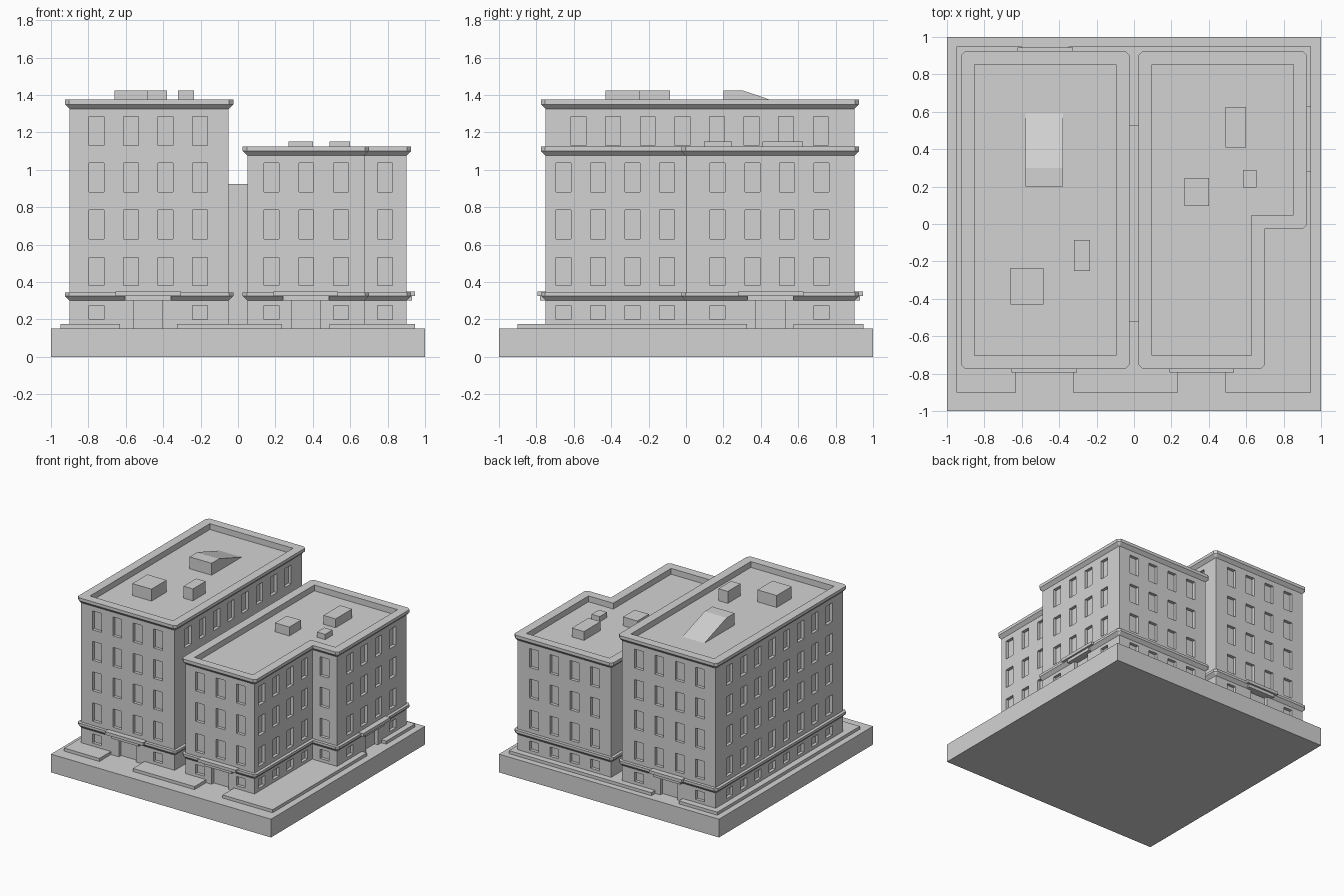
import bpy, bmesh
from mathutils import Vector

if "Cube" in bpy.data.objects:
    bpy.data.objects.remove(bpy.data.objects["Cube"])

stone = bpy.data.materials.new("light_grey_stone")
stone.use_nodes = True
GREY = (0.65, 0.65, 0.65, 1)
stone.diffuse_color = GREY
stone.node_tree.nodes["Principled BSDF"].inputs["Base Color"].default_value = GREY


def finish(name, bm):
    bmesh.ops.remove_doubles(bm, verts=bm.verts, dist=1e-5)
    bmesh.ops.recalc_face_normals(bm, faces=bm.faces)
    mesh = bpy.data.meshes.new(name)
    bm.to_mesh(mesh)
    bm.free()
    mesh.materials.append(stone)
    obj = bpy.data.objects.new(name, mesh)
    bpy.context.collection.objects.link(obj)
    return obj


def add_box(bm, x0, x1, y0, y1, z0, z1):
    cube = bmesh.ops.create_cube(bm, size=1)["verts"]
    for v in cube:
        v.co = Vector((x1 if v.co.x > 0 else x0,
                       y1 if v.co.y > 0 else y0,
                       z1 if v.co.z > 0 else z0))


def box(name, *bounds):
    bm = bmesh.new()
    add_box(bm, *bounds)
    return finish(name, bm)


def outline(points, offset, chamfer):
    """Offset a counter-clockwise plan and chamfer its outer corners."""
    pts = [Vector(p) for p in points]
    result = []
    for i, p in enumerate(pts):
        d1 = (p - pts[i - 1]).normalized()
        d2 = (pts[(i + 1) % len(pts)] - p).normalized()
        q = p + offset * Vector((d1.y + d2.y, -d1.x - d2.x))
        c = chamfer if d1.cross(d2) > 0 else 0
        result += [q - d1 * c, q + d2 * c]
    return result


def sweep(name, plan, profile, cap_first=False, cap_last=False, closed=False):
    """Skin rings given as (offset, z, chamfer) around a plan."""
    bm = bmesh.new()
    rings = [[bm.verts.new((p.x, p.y, z)) for p in outline(plan, off, c)]
             for off, z, c in profile]
    pairs = list(zip(rings, rings[1:]))
    if closed:
        pairs.append((rings[-1], rings[0]))
    for a, b in pairs:
        for i in range(len(a)):
            j = (i + 1) % len(a)
            bm.faces.new((a[i], a[j], b[j], b[i]))
    if cap_first:
        bm.faces.new(rings[0])
    if cap_last:
        bm.faces.new(rings[-1])
    return finish(name, bm)


def prism(name, plan, z0, z1):
    return sweep(name, plan, [(0, z0, 0), (0, z1, 0)], True, True)


def wall_box(axis, wall, out, centre, half, z0, z1, inward, outward):
    """Bounds of a box lying on a wall; out is the side the wall faces."""
    a, b = sorted((wall - out * inward, wall + out * outward))
    span = (centre - half, centre + half)
    return (a, b, *span, z0, z1) if axis == "x" else (*span, a, b, z0, z1)


def row(centre, count):
    return [centre + (i - (count - 1) / 2) * 0.185 for i in range(count)]


FLOORS = [(0.38, 0.53), (0.63, 0.785), (0.88, 1.035), (1.13, 1.285)]
GROUND = [(0.2, 0.275)]


def building(name, plan, top, facades, doors):
    walls = prism(name + "_walls", plan, 0.15, top - 0.05)
    # Window and door recesses
    bm = bmesh.new()
    for axis, wall, out, upper, lower, floors in facades:
        for columns, levels in ((upper, floors), (lower, GROUND)):
            for c in columns:
                for z0, z1 in levels:
                    add_box(bm, *wall_box(axis, wall, out, c, 0.04, z0, z1, 0.025, 0.02))
    for axis, wall, out, c, half, reach in doors:
        add_box(bm, *wall_box(axis, wall, out, c, 0.0775, 0.1, 0.3, 0.03, 0.02))
    cutter = finish("recess_cutter", bm)
    cutter.hide_render = True
    cut = walls.modifiers.new("recesses", "BOOLEAN")
    cut.operation, cut.solver, cut.object = "DIFFERENCE", "EXACT", cutter
    bpy.context.view_layer.objects.active = walls
    bpy.ops.object.modifier_apply(modifier=cut.name)
    bpy.data.objects.remove(cutter)
    # Roof with parapet and cornice, and the band above the ground floor
    sweep(name + "_cornice_and_roof", plan,
          [(0, top - 0.05, 0), (0.025, top - 0.025, 0.022), (0.025, top, 0.022),
           (-0.047, top, 0), (-0.047, top - 0.048, 0)], cap_last=True)
    sweep(name + "_ground_floor_band", plan,
          [(0, 0.3, 0), (0.025, 0.325, 0.022), (0.025, 0.345, 0.022),
           (-0.02, 0.345, 0), (-0.02, 0.3, 0)], closed=True)
    # Stepped canopies over the doors
    for i, (axis, wall, out, c, half, reach) in enumerate(doors):
        box(f"{name}_canopy_{i}", *wall_box(axis, wall, out, c, half, 0.325, 0.35, 0.01, reach))
        box(f"{name}_canopy_base_{i}", *wall_box(axis, wall, out, c, 0.123, 0.3, 0.325, 0.01, 0.03))


# Ground block and raised paving with gaps at the doors
box("ground_block", -1, 1, -1, 1, 0, 0.15)
L, R, F, B = -0.95, 0.945, -0.9, 0.95
prism("paving", [
    (L, F), (-0.63, F), (-0.63, -0.7), (-0.325, -0.7), (-0.325, F),
    (0.235, F), (0.235, -0.7), (0.49, -0.7), (0.49, F),
    (R, F), (R, 0.325), (0.86, 0.325), (0.86, 0.575), (R, 0.575), (R, B),
    (-0.35, B), (-0.35, 0.86), (-0.6, 0.86), (-0.6, B), (L, B)], 0.15, 0.175)

# Tall block
four, eight = row(-0.48, 4), row(0.073, 8)
ends = [four[0], four[-1]]
building("tall_block", [(-0.9, -0.75), (-0.05, -0.75), (-0.05, 0.9), (-0.9, 0.9)], 1.375,
         [("y", -0.75, -1, four, ends, FLOORS),
          ("y", 0.9, 1, four, ends, FLOORS),
          ("x", -0.9, -1, eight, eight, FLOORS),
          ("x", -0.05, 1, eight, [], FLOORS[3:])],
         [("y", -0.75, -1, -0.48, 0.174, 0.045),
          ("y", 0.9, 1, -0.475, 0.148, 0.045)])

# Low block with a notched front corner
three, side, rear = row(0.365, 3), row(0.447, 4), row(0.475, 4)
notch = row(-0.378, 4)
low = FLOORS[:3]
building("low_block", [(0.05, -0.75), (0.675, -0.75), (0.675, 0),
                       (0.9, 0), (0.9, 0.9), (0.05, 0.9)], 1.125,
         [("y", -0.75, -1, three, three[::2], low),
          ("y", 0, -1, [0.785], [0.785], low),
          ("x", 0.675, 1, notch, notch, low),
          ("x", 0.9, 1, side, side[::3], low),
          ("y", 0.9, 1, rear, rear, low)],
         [("y", -0.75, -1, 0.3625, 0.173, 0.045),
          ("x", 0.9, 1, 0.452, 0.175, 0.045)])

# Link between the blocks
box("link", -0.06, 0.06, -0.52, 0.53, 0.15, 0.925)

# Roof units
for name, x0, x1, y0, y1, z0, z1 in [
        ("tall_roof_unit_large", -0.66, -0.485, -0.43, -0.235, 1.32, 1.425),
        ("tall_roof_unit_small", -0.32, -0.235, -0.25, -0.085, 1.32, 1.425),
        ("low_roof_unit_square", 0.27, 0.4, 0.095, 0.245, 1.07, 1.15),
        ("low_roof_unit_long", 0.49, 0.6, 0.41, 0.625, 1.07, 1.15),
        ("low_roof_unit_small", 0.582, 0.656, 0.195, 0.29, 1.07, 1.12)]:
    box(name, x0, x1, y0, y1, z0, z1)

# Sloping stair head on the tall roof
bm = bmesh.new()
side_face = bm.faces.new([bm.verts.new((-0.58, y, z)) for y, z in
                          ((0.2, 1.32), (0.2, 1.425), (0.3, 1.425), (0.59, 1.327), (0.59, 1.32))])
extruded = bmesh.ops.extrude_face_region(bm, geom=[side_face], use_keep_orig=True)["geom"]
bmesh.ops.translate(bm, vec=(0.2, 0, 0),
                    verts=[g for g in extruded if isinstance(g, bmesh.types.BMVert)])
finish("stair_head", bm)
